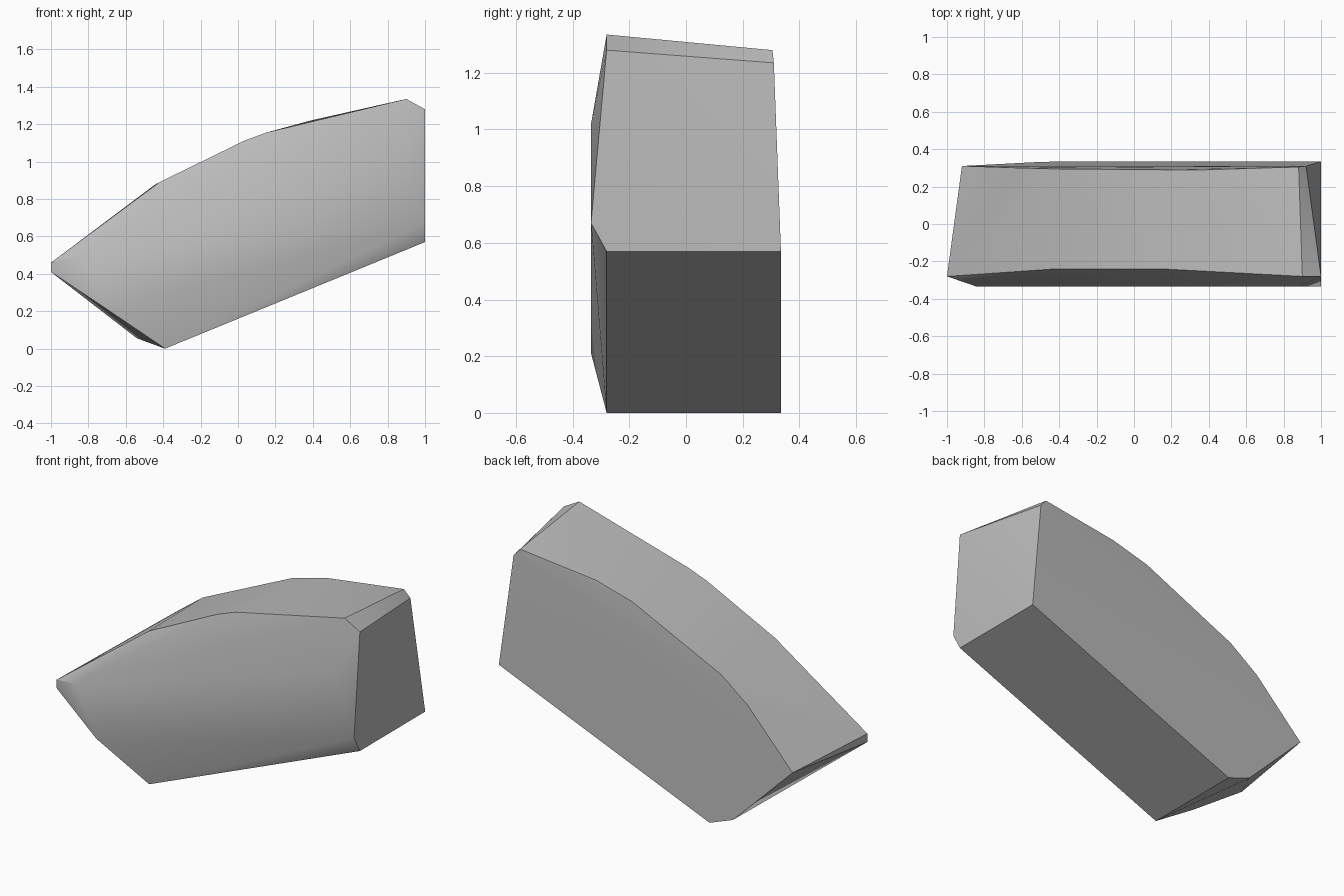
import bpy
import bmesh
from math import radians

default_cube = bpy.data.objects.get("Cube")
if default_cube:
    bpy.data.objects.remove(default_cube, do_unlink=True)


def make_material(name, color):
    material = bpy.data.materials.new(name)
    material.use_nodes = True
    material.diffuse_color = color
    shader = material.node_tree.nodes["Principled BSDF"]
    shader.inputs["Base Color"].default_value = color
    return material


def make_hull(name, corners, material):
    """Wrap the corner points in a closed faceted block."""
    mesh = bpy.data.meshes.new(name)
    block = bpy.data.objects.new(name, mesh)
    bpy.context.collection.objects.link(block)
    bm = bmesh.new()
    for corner in corners:
        bm.verts.new(corner)
    hull = bmesh.ops.convex_hull(bm, input=list(bm.verts))
    unused = [v for v in bm.verts if not v.link_faces]
    bmesh.ops.delete(bm, geom=unused, context='VERTS')
    bmesh.ops.dissolve_limit(bm, angle_limit=radians(1),
                             verts=list(bm.verts), edges=list(bm.edges))
    bmesh.ops.recalc_face_normals(bm, faces=list(bm.faces))
    bm.to_mesh(mesh)
    bm.free()
    mesh.materials.append(material)
    return block


# Arched upper rim along the front
front_rim = [(-1, -.28, .46), (-.42, -.24, .89), (.03, -.24, 1.11),
             (.15, -.24, 1.155), (.9, -.28, 1.335), (1, -.28, 1.28)]

# Arched upper rim along the back
back_rim = [(-.92, .31, .43), (-.62, .3, .745), (-.44, .295, .88),
            (.15, .29, 1.155), (.39, .29, 1.22), (.88, .305, 1.28),
            (.92, .31, 1.235)]

# Shallow bulge of the front face
front_bulge = [(-.84, -.335, .5), (-.7, -.335, .21),
               (.88, -.335, 1.02), (1, -.335, .67)]

# Sloping flat underside and the pointed end
underside = [(x, y, z) for x, z in ((-.39, 0), (1, .57)) for y in (-.28, .335)]
pointed_end = [(-1, -.28, .41), (-.54, .33, .055)]

grey = make_material("stone grey", (.5, .5, .5, 1))
stone = make_hull("stone_block",
                  front_rim + back_rim + front_bulge + underside + pointed_end,
                  grey)

# Soft shading on gentle bends, crisp main edges
bpy.ops.object.select_all(action='DESELECT')
stone.select_set(True)
bpy.context.view_layer.objects.active = stone
bpy.ops.object.shade_smooth_by_angle(angle=radians(30))
